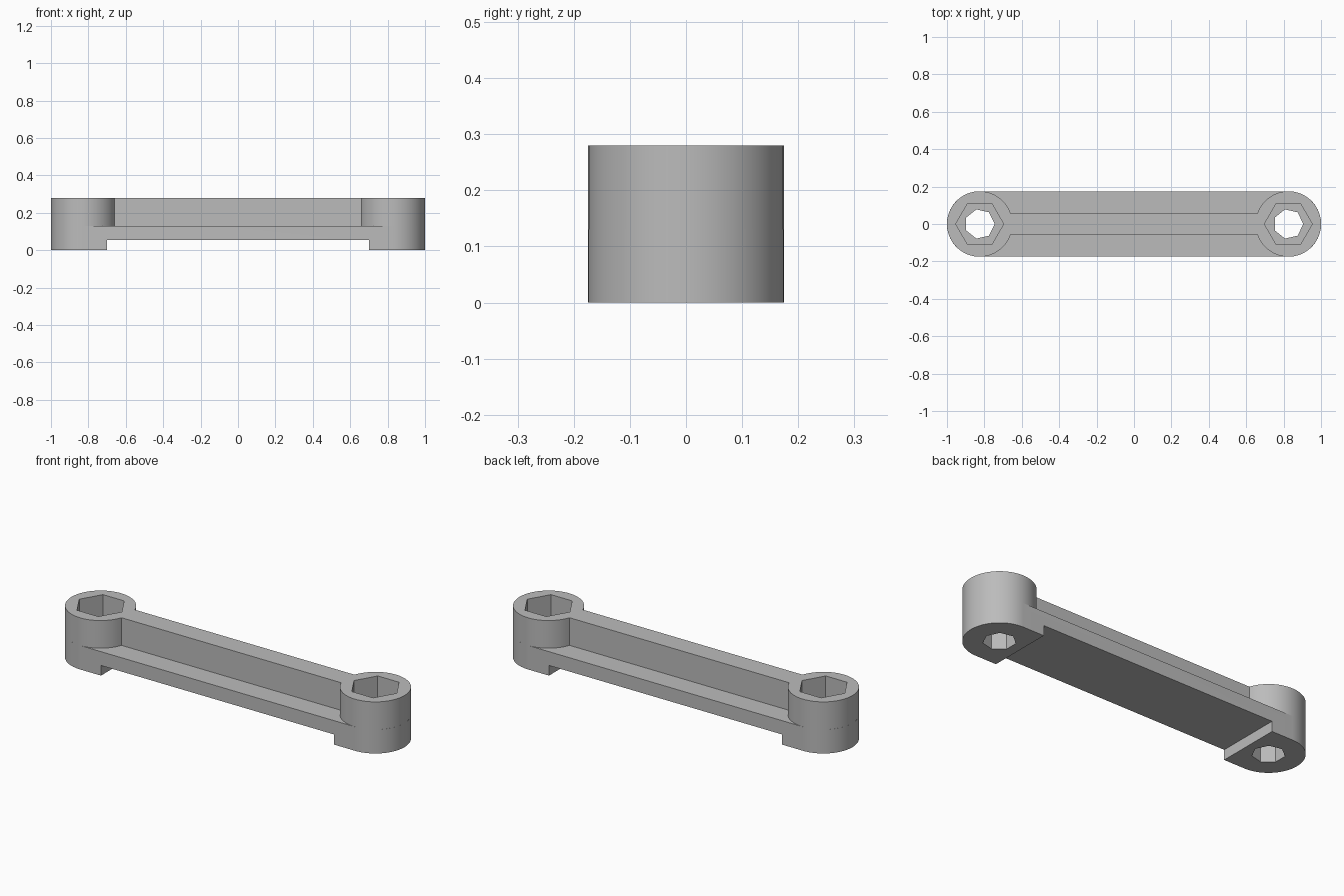
import bpy, bmesh, math

if "Cube" in bpy.data.objects:
    bpy.data.objects.remove(bpy.data.objects["Cube"])

R, CX = 0.175, 0.825            # end radius, end centre
H, LEDGE, RECESS = 0.28, 0.13, 0.055
RIB = 0.057                     # half width of the raised rib
N = 48                          # steps per arc

grey = bpy.data.materials.new("grey")
grey.diffuse_color = (0.5, 0.5, 0.5, 1)
grey.use_nodes = True
grey.node_tree.nodes["Principled BSDF"].inputs["Base Color"].default_value = grey.diffuse_color


def arc(cx, start, end):
    return [(cx + R * math.cos(start + (end - start) * i / N),
             R * math.sin(start + (end - start) * i / N)) for i in range(N + 1)]


def polygon(cx, radius, sides):
    return [(cx + radius * math.cos(math.tau * i / sides),
             radius * math.sin(math.tau * i / sides)) for i in range(sides)]


def prism(name, outline, z0, z1):
    bm = bmesh.new()
    face = bm.faces.new([bm.verts.new((x, y, z0)) for x, y in outline])
    top = bmesh.ops.extrude_face_region(bm, geom=[face])["geom"]
    for v in top:
        if isinstance(v, bmesh.types.BMVert):
            v.co.z = z1
    bmesh.ops.recalc_face_normals(bm, faces=bm.faces)
    mesh = bpy.data.meshes.new(name)
    bm.to_mesh(mesh)
    bm.free()
    mesh.materials.append(grey)
    ob = bpy.data.objects.new(name, mesh)
    bpy.context.collection.objects.link(ob)
    return ob


def cut(ob, cutters):
    bpy.context.view_layer.objects.active = ob
    for c in cutters:
        mod = ob.modifiers.new("cut", "BOOLEAN")
        mod.operation, mod.solver, mod.object = "DIFFERENCE", "EXACT", c
        bpy.ops.object.modifier_apply(modifier=mod.name)
    for c in cutters:
        bpy.data.objects.remove(c, do_unlink=True)
    bpy.ops.object.select_all(action="DESELECT")
    ob.select_set(True)
    bpy.ops.object.shade_smooth_by_angle(angle=math.radians(30))


# Base plate: rounded bar with a recess underneath and seven-sided bolt holes
q = math.pi / 2
base = prism("base_plate", arc(CX, -q, q) + arc(-CX, q, 3 * q), 0, LEDGE)
recess = prism("recess_cutter", [(-0.7, -0.3), (0.7, -0.3), (0.7, 0.3), (-0.7, 0.3)], -0.1, RECESS)
holes = [prism("hole_cutter", polygon(s * CX, 0.08, 7), -0.1, H) for s in (-1, 1)]
cut(base, [recess] + holes)

# Upper web: two round bosses joined by a narrow rib, with hexagonal nut pockets
a = math.asin(RIB / R)
web = prism("rib_and_bosses", arc(CX, -math.pi + a, math.pi - a) + arc(-CX, a, math.tau - a), LEDGE, H)
pockets = [prism("pocket_cutter", polygon(s * CX, 0.128, 6), 0, H + 0.1) for s in (-1, 1)]
cut(web, pockets)
